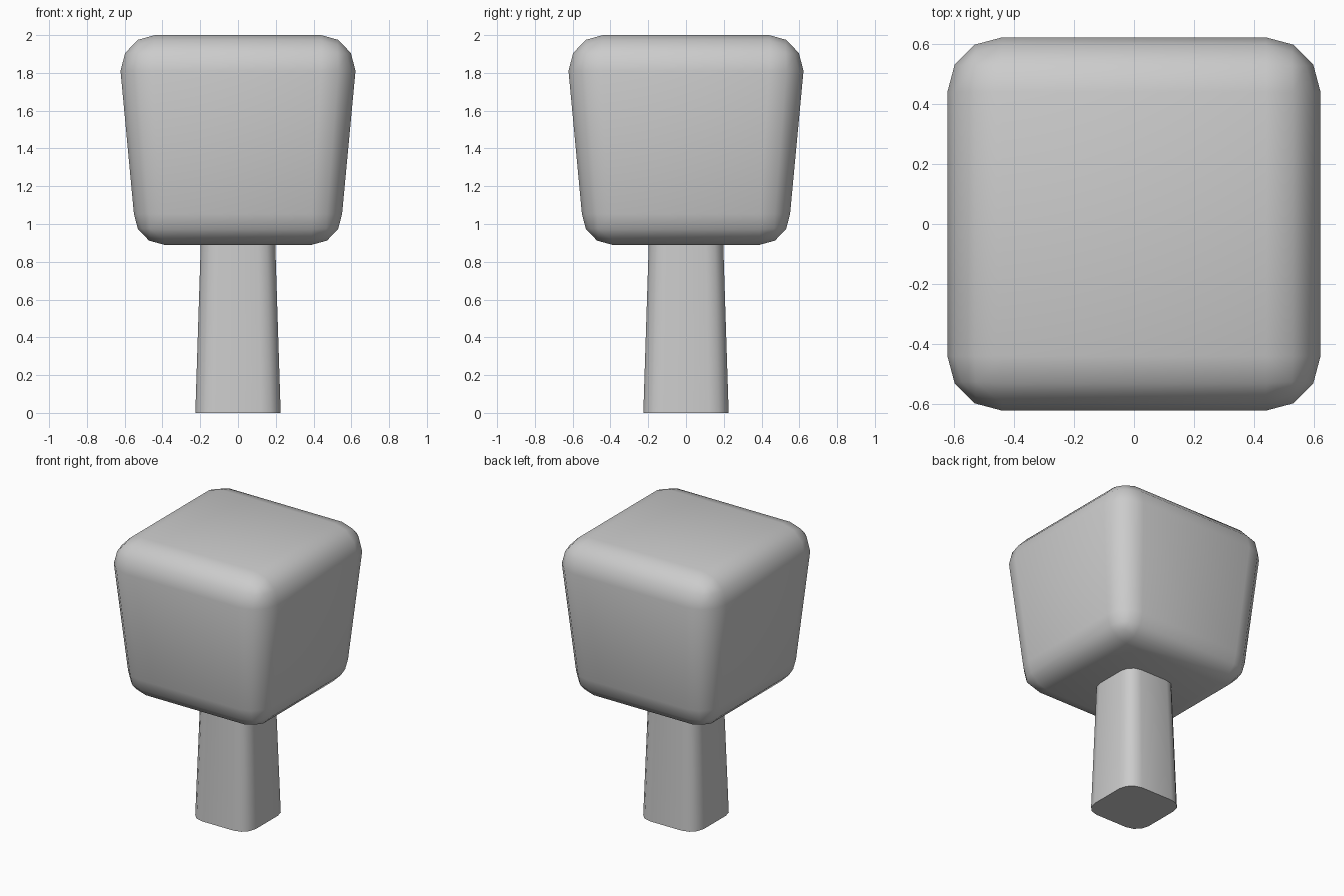
import bpy, bmesh

if "Cube" in bpy.data.objects:
    bpy.data.objects.remove(bpy.data.objects["Cube"])


def lerp(a, b, t):
    return a + (b - a) * t


def rounded_cube(name, radius, vertical_only, place):
    """Cube of half size 1 with rounded edges, each vertex remapped by place()."""
    bm = bmesh.new()
    bmesh.ops.create_cube(bm, size=2)
    edges = [e for e in bm.edges
             if not vertical_only or abs(e.verts[0].co.z - e.verts[1].co.z) > 1]
    bmesh.ops.bevel(bm, geom=edges, offset=radius, offset_type='OFFSET',
                    segments=3, profile=0.5, affect='EDGES')
    for v in bm.verts:
        v.co = place(v.co)
    bmesh.ops.recalc_face_normals(bm, faces=bm.faces)
    mesh = bpy.data.meshes.new(name)
    bm.to_mesh(mesh)
    bm.free()
    obj = bpy.data.objects.new(name, mesh)
    bpy.context.collection.objects.link(obj)
    bpy.ops.object.select_all(action='DESELECT')
    bpy.context.view_layer.objects.active = obj
    obj.select_set(True)
    bpy.ops.object.shade_smooth_by_angle(angle=0.7)
    return obj


# Crown: rounded block, wider at the top
ROUND = 0.292
FLAT = 1 - ROUND
Z_BOTTOM, Z_LOW, Z_HIGH, Z_TOP = 0.89, 1.053, 1.81, 2.0


def crown_place(co):
    t = min(max((co.z + FLAT) / (2 * FLAT), 0), 1)
    z = lerp(Z_LOW, Z_HIGH, t)
    if co.z > FLAT:
        z += (co.z - FLAT) / ROUND * (Z_TOP - Z_HIGH)
    elif co.z < -FLAT:
        z += (co.z + FLAT) / ROUND * (Z_LOW - Z_BOTTOM)
    s = lerp(0.551, 0.622, t)
    return co.x * s, co.y * s, z


rounded_cube("crown", ROUND, False, crown_place)


# Trunk: rounded square post, narrowing upward into the crown
def trunk_place(co):
    t = (co.z + 1) / 2
    s = lerp(0.226, 0.196, t)
    return co.x * s, co.y * s, 0.93 * t


rounded_cube("trunk", 0.46, True, trunk_place)
